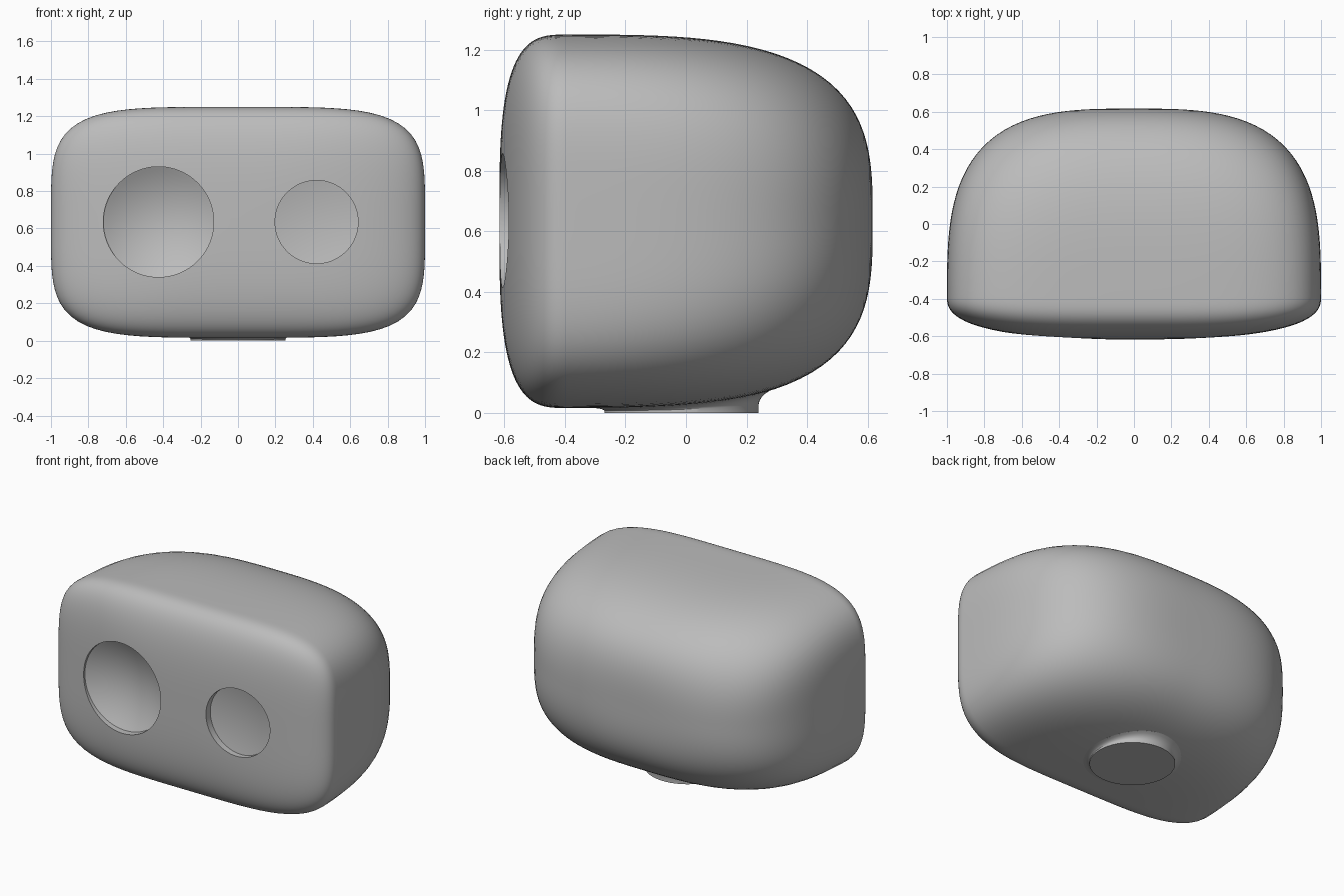
import bpy, bmesh, math
from mathutils import Matrix, Vector

cube = bpy.data.objects.get("Cube")
if cube:
    bpy.data.objects.remove(cube, do_unlink=True)

grey = bpy.data.materials.new("warm_grey")
grey.use_nodes = True
grey.diffuse_color = (0.5, 0.5, 0.5, 1)
grey.node_tree.nodes["Principled BSDF"].inputs["Base Color"].default_value = (0.5, 0.5, 0.5, 1)

MID_Z = 0.633
WIDEST_Y, HALF_DEPTH, HALF_HEIGHT = -0.39, 0.617, 0.617


def loft(name, rings):
    """Skin a list of closed rings, closing both ends."""
    bm = bmesh.new()
    loops = [[bm.verts.new(p) for p in ring] for ring in rings]
    n = len(loops[0])
    for lower, upper in zip(loops, loops[1:]):
        for i in range(n):
            j = (i + 1) % n
            bm.faces.new((lower[i], lower[j], upper[j], upper[i]))
    for end in (loops[0], loops[-1]):
        bm.faces.new(end)
    bmesh.ops.recalc_face_normals(bm, faces=bm.faces)
    mesh = bpy.data.meshes.new(name)
    bm.to_mesh(mesh)
    bm.free()
    obj = bpy.data.objects.new(name, mesh)
    bpy.context.collection.objects.link(obj)
    mesh.materials.append(grey)
    return obj


def superpoint(angle, power):
    """Point on a unit superellipse in the given direction."""
    c, s = math.cos(angle), math.sin(angle)
    r = (abs(c) ** power + abs(s) ** power) ** (-1 / power)
    return c * r, s * r


def falloff(t, power):
    """Height of a unit superellipse arc at t."""
    return max(0, 1 - abs(t) ** power) ** (1 / power)


def section(y):
    """Half width, half height and squareness of the housing at depth y."""
    if y < WIDEST_Y:
        t = (WIDEST_Y - y) / (HALF_DEPTH + WIDEST_Y)
        return falloff(t, 2.6), HALF_HEIGHT * falloff(t, 3.3), 4.5 - 0.7 * t * t
    t = (y - WIDEST_Y) / (HALF_DEPTH - WIDEST_Y)
    return falloff(t, 3.15), HALF_HEIGHT * falloff(t, 3.2), 4.5 - 1.9 * t ** 1.3


def underside(x, y):
    """Height of the housing's lower surface."""
    width, height, power = section(y)
    return MID_Z - height * falloff(x / width, power)


def circle(radius, count=96):
    for i in range(count):
        a = math.tau * i / count
        yield radius * math.cos(a), radius * math.sin(a)


def smooth(obj):
    bpy.ops.object.select_all(action='DESELECT')
    obj.select_set(True)
    bpy.context.view_layer.objects.active = obj
    bpy.ops.object.shade_smooth_by_angle(angle=math.radians(30))


# Housing: rounded-box sections, widest near the front, tapering to the back
STEPS, SIDES = 72, 128
sections = []
for k in range(STEPS + 1):
    angle = math.pi * (0.004 + 0.992 * k / STEPS)
    front = angle < math.pi / 2
    along = superpoint(angle, 2.6 if front else 3.15)[0]
    reach = HALF_DEPTH + WIDEST_Y if front else HALF_DEPTH - WIDEST_Y
    y = WIDEST_Y - along * reach
    width, height, power = section(y)
    ring = []
    for i in range(SIDES):
        px, pz = superpoint(math.tau * i / SIDES, power)
        ring.append((width * px, y, MID_Z + height * pz))
    sections.append(ring)
housing = loft("housing", sections)


# Round sockets: short straight wall with a dished floor
def cut_socket(name, x, radius, wall, dish):
    rings = [[(cx, -0.2, cz) for cx, cz in circle(radius)]]
    for k in range(13):
        f = 1 - k / 12.3
        depth = wall + dish * (1 - f * f)
        rings.append([(cx, depth, cz) for cx, cz in circle(radius * f)])
    cutter = loft(name, rings)
    cutter.data.transform(Matrix.Translation(Vector((x, -0.605, 0.635))))
    cutter.hide_render = True
    mod = housing.modifiers.new(name, 'BOOLEAN')
    mod.operation, mod.solver, mod.object = 'DIFFERENCE', 'EXACT', cutter
    bpy.context.view_layer.objects.active = housing
    bpy.ops.object.modifier_apply(modifier=name)
    bpy.data.objects.remove(cutter, do_unlink=True)


cut_socket("large_socket", -0.425, 0.295, 0.045, 0.08)
cut_socket("small_socket", 0.42, 0.222, 0.035, 0.02)
smooth(housing)

# Foot: flat round pad flaring up into the sloping underside
foot_rings = []
for radius, rise in ((0.255, 0), (0.255, 0.45), (0.258, 0.62), (0.265, 0.79),
                     (0.276, 0.92), (0.291, 1.0), (0.28, 1.4)):
    foot_rings.append([(cx, cy - 0.015, rise * underside(cx, cy - 0.015))
                       for cx, cy in circle(radius)])
smooth(loft("foot", foot_rings))
